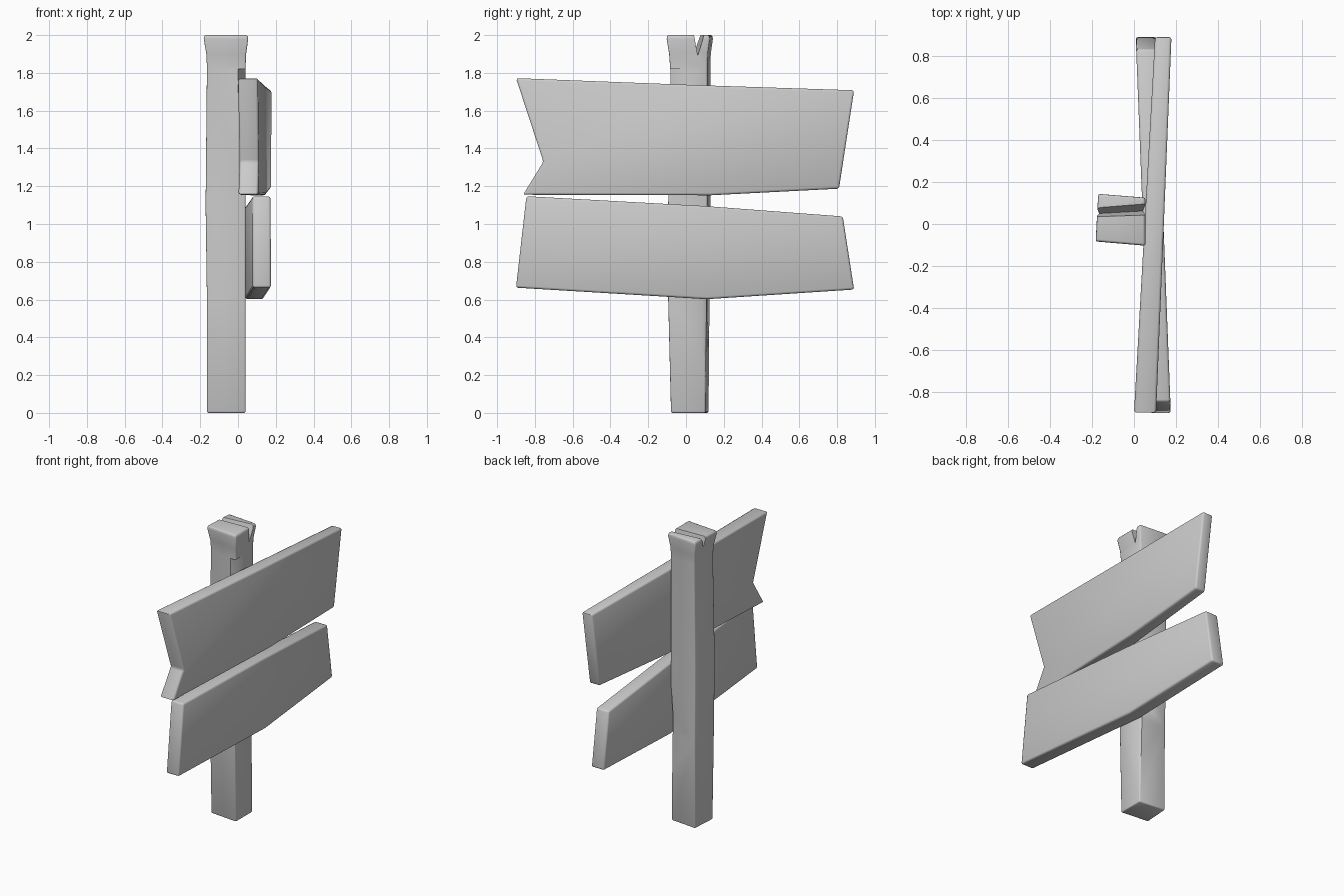
import bpy, bmesh, math

if "Cube" in bpy.data.objects:
    bpy.data.objects.remove(bpy.data.objects["Cube"])


def loft(name, rings):
    """Closed solid through a list of rings with equal point counts."""
    bm = bmesh.new()
    loops = [[bm.verts.new(p) for p in ring] for ring in rings]
    n = len(loops[0])
    for a, b in zip(loops, loops[1:]):
        for i in range(n):
            j = (i + 1) % n
            bm.faces.new((a[i], a[j], b[j], b[i]))
    bm.faces.new(loops[0][::-1])
    bm.faces.new(loops[-1])
    bmesh.ops.recalc_face_normals(bm, faces=bm.faces[:])
    me = bpy.data.meshes.new(name)
    bm.to_mesh(me)
    bm.free()
    ob = bpy.data.objects.new(name, me)
    bpy.context.collection.objects.link(ob)
    return ob


def bevel(ob, width):
    m = ob.modifiers.new("worn_edges", 'BEVEL')
    m.width = width
    m.segments = 2
    m.limit_method = 'ANGLE'
    m.angle_limit = math.radians(40)


def finish(ob):
    bpy.ops.object.select_all(action='DESELECT')
    ob.select_set(True)
    bpy.context.view_layer.objects.active = ob
    bpy.ops.object.convert(target='MESH')
    bpy.ops.object.shade_smooth_by_angle(angle=math.radians(50))


def board(name, outline, inner, outer):
    """Plank from a (y, z) outline; inner/outer give x at both ends."""
    def at(ends, y):
        t = (y + 0.9) / 1.79
        return ends[0] + (ends[1] - ends[0]) * t
    ob = loft(name, [[(at(e, y), y, z) for y, z in outline] for e in (inner, outer)])
    bevel(ob, 0.012)
    finish(ob)


def diamond(cx, cy, rx, ry, z):
    return [(cx - rx, cy, z), (cx, cy - ry, z), (cx + rx, cy, z), (cx, cy + ry, z)]


# Post: slightly skewed square section, flared at the top
sections = [(0.0, -0.165, 0.04, -0.08, 0.12), (0.6, -0.165, 0.04, -0.095, 0.125),
            (1.1, -0.172, 0.04, -0.095, 0.13), (1.83, -0.165, 0.04, -0.085, 0.13),
            (1.9, -0.168, 0.043, -0.09, 0.132), (1.98, -0.182, 0.054, -0.103, 0.143),
            (2.0, -0.178, 0.05, -0.10, 0.14)]
post = loft("post", [[(x0, y0 + 0.02, z), (x1, y0, z), (x1, y1 - 0.018, z), (x0 + 0.012, y1, z)]
                     for z, x0, x1, y0, y1 in sections])
bevel(post, 0.008)

# Cutters: split in the top, chipped lower corner, nick below the top
cutters = [
    loft("split_cutter", [[(-0.26, 0.02, 2.05), (-0.26, 0.085, 2.05), (-0.26, 0.045, 1.94)],
                          [(0.12, 0.035, 2.05), (0.12, 0.115, 2.05), (0.12, 0.066, 1.88)]]),
    loft("chip_cutter", [diamond(0.045, 0.115, 0.004, 0.004, 0.18),
                         diamond(0.045, 0.115, 0.022, 0.035, 0.36),
                         diamond(0.045, 0.115, 0.025, 0.035, 0.75),
                         diamond(0.045, 0.115, 0.004, 0.004, 1.05)]),
    loft("nick_cutter", [diamond(0.045, -0.09, 0.004, 0.004, 1.2),
                         diamond(0.045, -0.09, 0.05, 0.08, 1.72),
                         diamond(0.045, -0.09, 0.05, 0.08, 1.82)]),
]
for c in cutters:
    c.hide_render = True
    m = post.modifiers.new(c.name, 'BOOLEAN')
    m.operation = 'DIFFERENCE'
    m.solver = 'EXACT'
    m.object = c
finish(post)
for c in cutters:
    bpy.data.objects.remove(c)

# Sign boards, angled opposite ways across the post
board("upper_board",
      [(-0.9, 1.772), (0.06, 1.735), (0.89, 1.708), (0.81, 1.187),
       (0.13, 1.152), (-0.862, 1.155), (-0.755, 1.33)],
      (0.0, 0.10), (0.105, 0.178))
board("lower_board",
      [(-0.845, 1.147), (0.1, 1.095), (0.83, 1.04), (0.89, 0.653),
       (0.11, 0.602), (-0.9, 0.663)],
      (0.078, 0.008), (0.175, 0.105))
